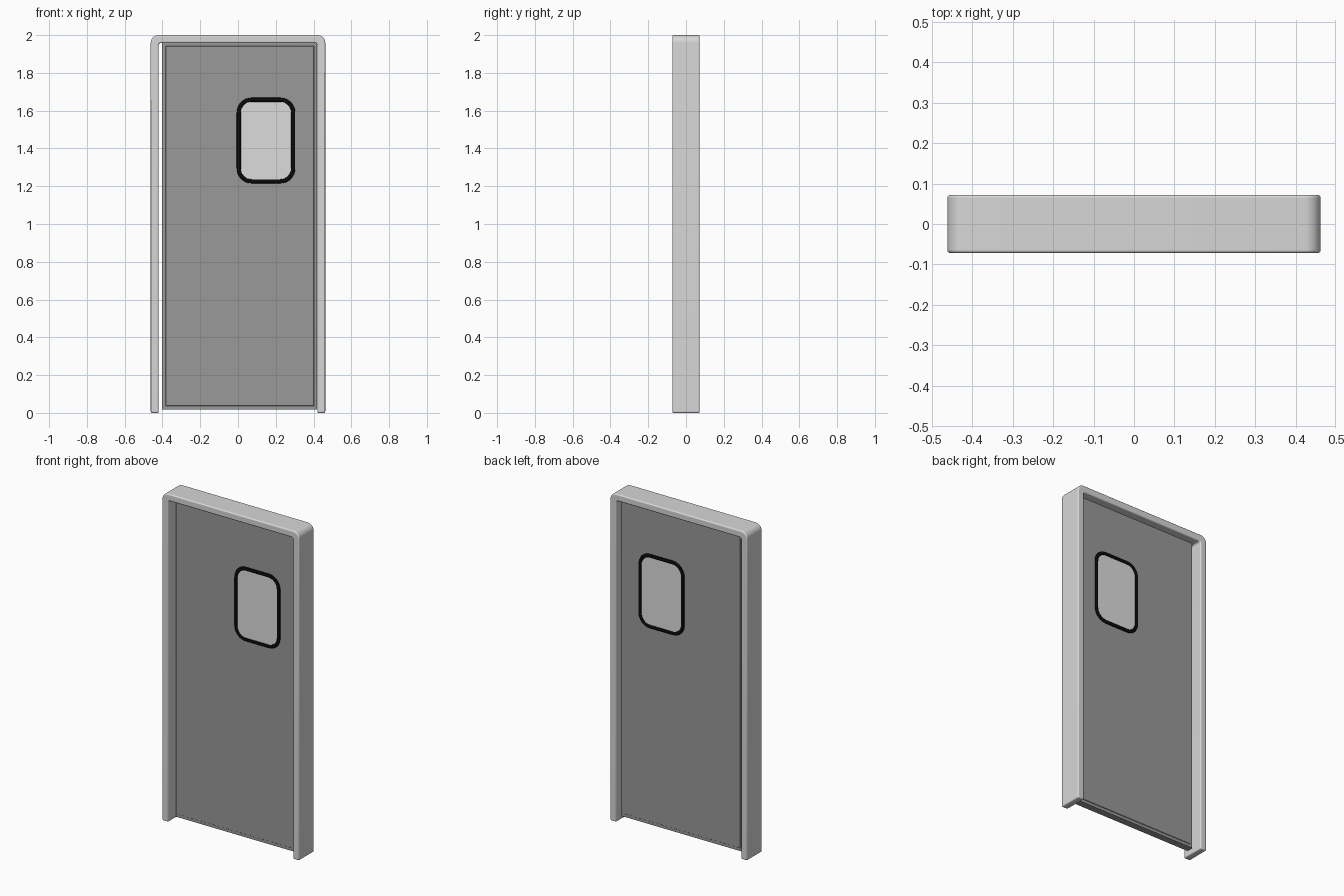
import bpy, bmesh, math

if "Cube" in bpy.data.objects:
    bpy.data.objects.remove(bpy.data.objects["Cube"])


def material(name, value):
    m = bpy.data.materials.new(name)
    m.diffuse_color = (value, value, value, 1)
    m.use_nodes = True
    m.node_tree.nodes["Principled BSDF"].inputs["Base Color"].default_value = m.diffuse_color
    return m


FRAME = material("light grey frame", 0.68)
DOOR = material("mid grey door", 0.32)
GLASS = material("pale glass", 0.72)
RUBBER = material("black rubber", 0.003)


def finish(name, bm, mat, bevel=0):
    bmesh.ops.recalc_face_normals(bm, faces=bm.faces)
    me = bpy.data.meshes.new(name)
    bm.to_mesh(me)
    bm.free()
    me.materials.append(mat)
    ob = bpy.data.objects.new(name, me)
    bpy.context.collection.objects.link(ob)
    if bevel:
        mod = ob.modifiers.new("soft edges", 'BEVEL')
        mod.width = bevel
        mod.segments = 3
        mod.limit_method = 'ANGLE'
        mod.angle_limit = math.radians(40)
        mod.use_clamp_overlap = False
    bpy.ops.object.select_all(action='DESELECT')
    ob.select_set(True)
    bpy.context.view_layer.objects.active = ob
    bpy.ops.object.shade_smooth_by_angle(angle=math.radians(35))
    return ob


def arc(cx, cz, r, a0, a1, n=10):
    return [(cx + r * math.cos(math.radians(a0 + (a1 - a0) * i / n)),
             cz + r * math.sin(math.radians(a0 + (a1 - a0) * i / n)))
            for i in range(n + 1)]


def prism(bm, outline, half):
    rings = [[bm.verts.new((x, y, z)) for x, z in outline] for y in (-half, half)]
    for ring in rings:
        bm.faces.new(ring)
    n = len(outline)
    for i in range(n):
        j = (i + 1) % n
        bm.faces.new((rings[0][i], rings[0][j], rings[1][j], rings[1][i]))


# door frame: an upside-down U with rounded top corners
W, T, R, r = 0.462, 0.042, 0.04, 0.012
iw, it = W - T, 2 - T
outline = [(W, 0)] + arc(W - R, 2 - R, R, 0, 90) + arc(-W + R, 2 - R, R, 90, 180)
outline += [(-W, 0), (-iw, 0)] + arc(-iw + r, it - r, r, 180, 90, 4)
outline += arc(iw - r, it - r, r, 90, 0, 4) + [(iw, 0)]
bm = bmesh.new()
prism(bm, outline, 0.072)
finish("door_frame", bm, FRAME, 0.007)

# door leaf: slab with a slightly raised panel on both faces
bm = bmesh.new()
prism(bm, [(-0.402, 0.018), (0.419, 0.018), (0.419, 1.959), (-0.402, 1.959)], 0.021)
bm.normal_update()
bmesh.ops.recalc_face_normals(bm, faces=bm.faces)
panels = [f for f in bm.faces if abs(f.normal.y) > 0.9]
bmesh.ops.inset_individual(bm, faces=panels, thickness=0.025)
bmesh.ops.inset_individual(bm, faces=panels, thickness=0.003, depth=0.003)
finish("door_leaf", bm, DOOR)

# window: rounded rectangle glass and a rubber gasket of round section
CX, CZ, HX, HZ, RAD = 0.148, 1.442, 0.156, 0.228, 0.08


def window_outline(inset):
    hx, hz, rad = HX - RAD, HZ - RAD, RAD - inset
    pts = []
    for k, (sx, sz) in enumerate(((1, 1), (-1, 1), (-1, -1), (1, -1))):
        pts += arc(CX + sx * hx, CZ + sz * hz, rad, 90 * k, 90 * k + 90, 8)
    return pts


bm = bmesh.new()
prism(bm, window_outline(0.012), 0.0265)
finish("window_glass", bm, GLASS)

bm = bmesh.new()
section = [(0, -0.02), (0.003, -0.029), (0.009, -0.032), (0.016, -0.032),
           (0.022, -0.029), (0.025, -0.02)]
section += [(o, -y) for o, y in reversed(section)]
loops = [[bm.verts.new((x, y, z)) for x, z in window_outline(o)] for o, y in section]
n = len(loops[0])
for a, b in zip(loops, loops[1:] + loops[:1]):
    for i in range(n):
        j = (i + 1) % n
        bm.faces.new((a[i], a[j], b[j], b[i]))
finish("window_gasket", bm, RUBBER)
